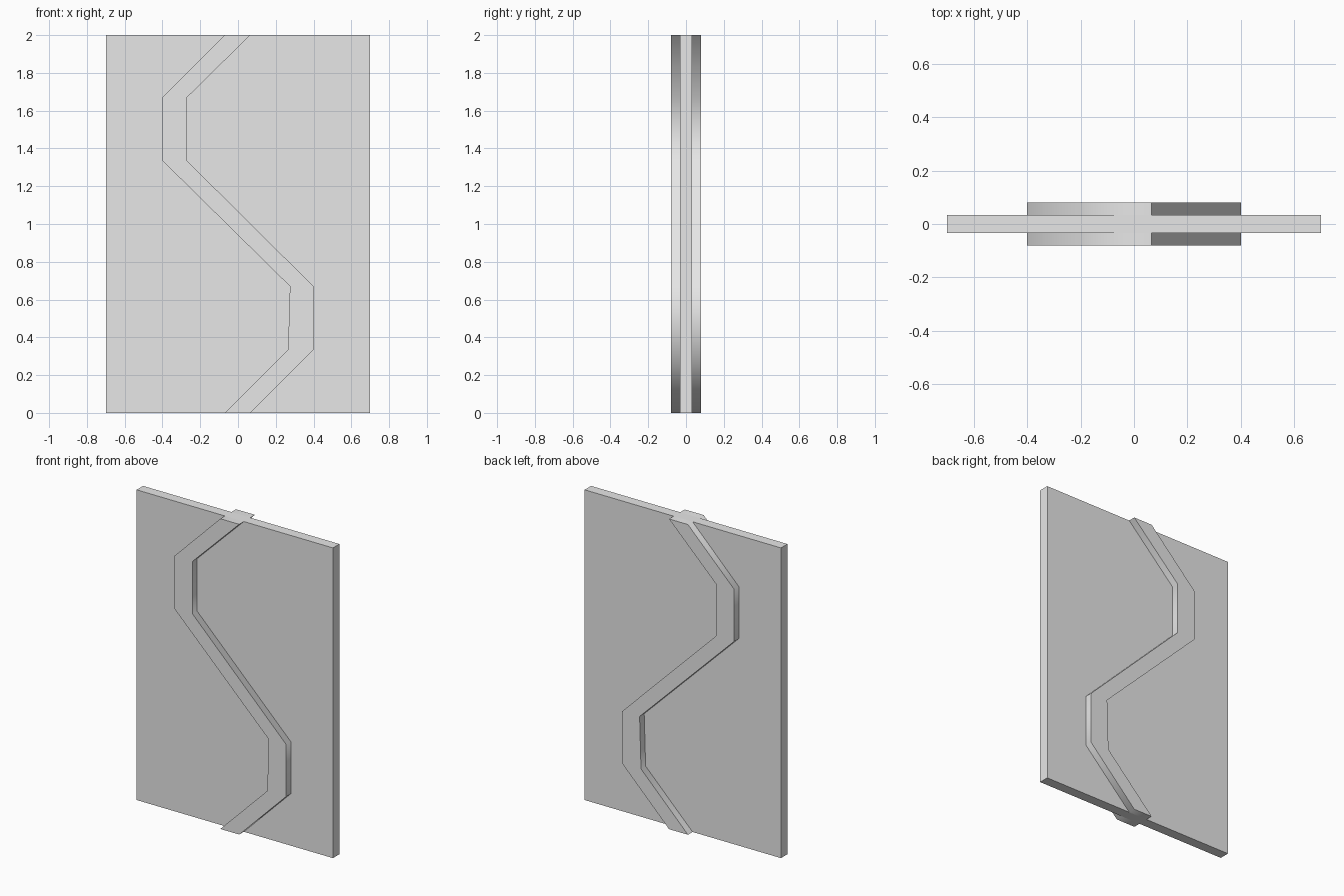
import bpy
import bmesh
from math import radians

cube = bpy.data.objects.get("Cube")
if cube:
    bpy.data.objects.remove(cube, do_unlink=True)

WIDTH, HEIGHT = 1.4, 2.0
PANEL_Y, RIB_Y = 0.033, 0.08

# One grey for everything
grey = bpy.data.materials.new("light_grey")
grey.use_nodes = True
colour = (0.8, 0.8, 0.8, 1.0)
grey.diffuse_color = colour
grey.node_tree.nodes["Principled BSDF"].inputs["Base Color"].default_value = colour


def add_object(name, bm):
    mesh = bpy.data.meshes.new(name)
    bm.to_mesh(mesh)
    bm.free()
    obj = bpy.data.objects.new(name, mesh)
    bpy.context.collection.objects.link(obj)
    mesh.materials.append(grey)
    return obj


# Flat panel
bm = bmesh.new()
bmesh.ops.create_cube(bm, size=1)
bmesh.ops.scale(bm, vec=(WIDTH, 2 * PANEL_Y, HEIGHT), verts=bm.verts)
bmesh.ops.translate(bm, vec=(0, 0, HEIGHT / 2), verts=bm.verts)
add_object("panel", bm)

# Zigzag rib outline: left x, right x, height
OUTLINE = [(-0.07, 0.065, 0), (0.265, 0.4, 0.335), (0.275, 0.4, 0.67),
           (-0.4, -0.27, 1.335), (-0.4, -0.27, 1.67), (-0.07, 0.065, HEIGHT)]


def add_rib(name, side):
    """Raised rib, open where it meets the panel; side is -1 front, 1 back."""
    bm = bmesh.new()
    rings = []
    for left, right, z in OUTLINE:
        corners = [(left, PANEL_Y), (left, RIB_Y), (right, RIB_Y), (right, PANEL_Y)]
        rings.append([bm.verts.new((x, side * y, z)) for x, y in corners])

    def face(verts):
        bm.faces.new(verts if side < 0 else verts[::-1])

    for low, high in zip(rings, rings[1:]):
        for i in range(3):
            face([low[i], low[i + 1], high[i + 1], high[i]])
    face(rings[0][::-1])
    face(rings[-1])
    obj = add_object(name, bm)
    bpy.ops.object.select_all(action='DESELECT')
    obj.select_set(True)
    bpy.context.view_layer.objects.active = obj
    bpy.ops.object.shade_smooth_by_angle(angle=radians(60))


add_rib("front_rib", -1)
add_rib("back_rib", 1)
